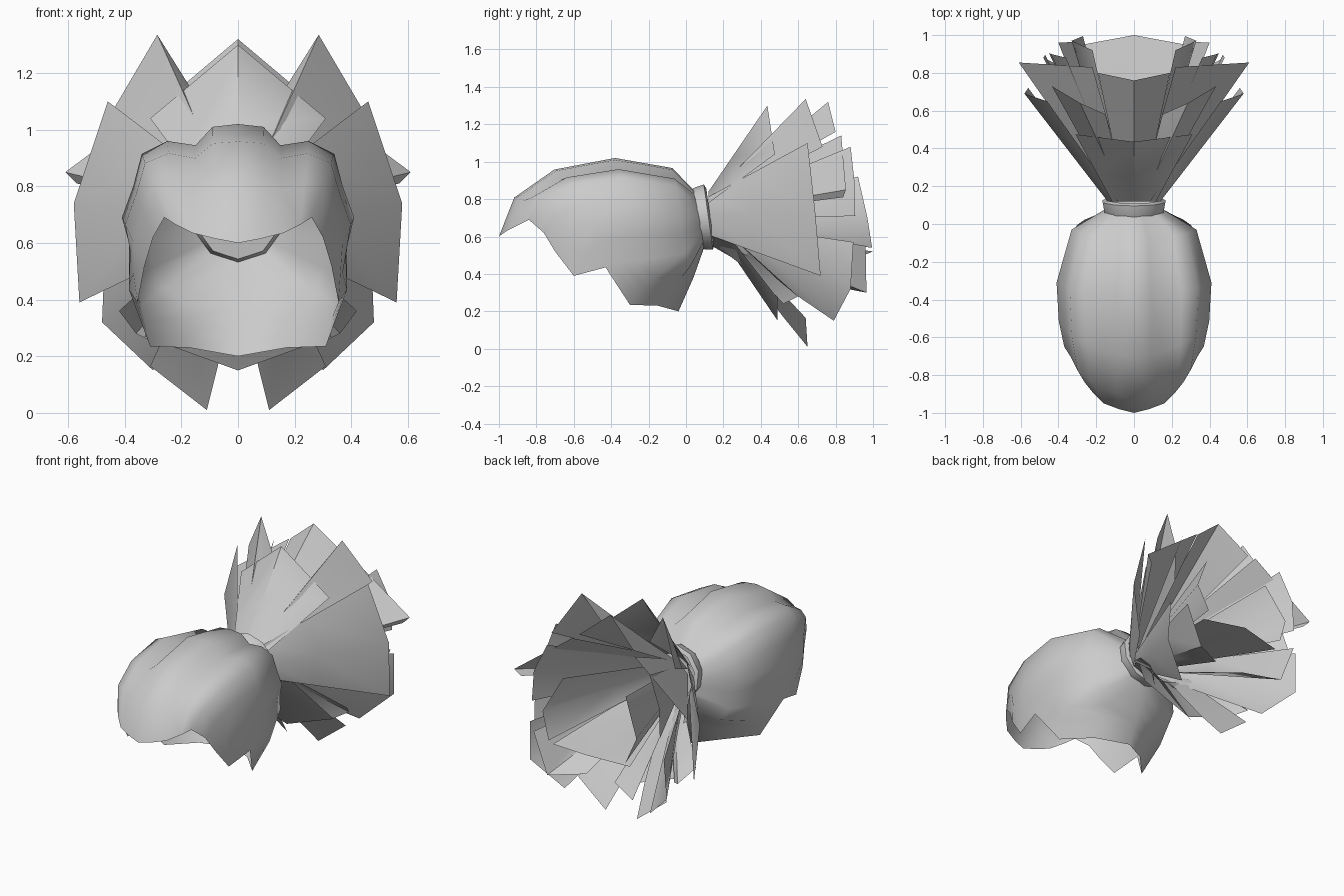
import bpy, math
from mathutils import Vector

if "Cube" in bpy.data.objects:
    bpy.data.objects.remove(bpy.data.objects["Cube"])

grey = bpy.data.materials.new("hair grey")
grey.diffuse_color = (0.6, 0.6, 0.6, 1)
grey.use_nodes = True
grey.node_tree.nodes["Principled BSDF"].inputs["Base Color"].default_value = grey.diffuse_color


def make(name, verts, faces, angle=60):
    me = bpy.data.meshes.new(name)
    me.from_pydata([tuple(v) for v in verts], [], faces)
    me.materials.append(grey)
    me.update()
    ob = bpy.data.objects.new(name, me)
    bpy.context.collection.objects.link(ob)
    bpy.ops.object.select_all(action='DESELECT')
    ob.select_set(True)
    bpy.context.view_layer.objects.active = ob
    bpy.ops.object.shade_smooth_by_angle(angle=math.radians(angle))
    return ob


def grid_faces(rows, cols, wrap=False):
    span = cols if wrap else cols - 1
    return [(r * cols + c, r * cols + (c + 1) % cols,
             (r + 1) * cols + (c + 1) % cols, (r + 1) * cols + c)
            for r in range(rows - 1) for c in range(span)]


# Hair cap: strands run from the tie over a crown ring to the hairline
crown = [(0, -.38, 1.02), (.09, -.38, 1.01), (.15, -.38, .945), (.25, -.36, .96),
         (.34, -.34, .915), (.37, -.33, .80), (.41, -.31, .69), (.385, -.30, .60),
         (.385, -.26, .47), (.34, -.17, .38), (.19, -.02, .385), (0, .04, .38)]
hairline = [(0, -1, .60), (.08, -.98, .615), (.16, -.95, .635), (.22, -.89, .665),
            (.26, -.84, .69), (.30, -.76, .62), (.33, -.70, .52), (.355, -.60, .39),
            (.385, -.43, .435), (.31, -.30, .235), (.17, -.15, .23), (0, -.04, .20)]


def arc(mid, end, t, straight):
    # quarter ellipse (or straight line at the nape) from crown ring to end point
    if straight:
        return Vector(mid).lerp(Vector(end), t)
    s, c = math.sin(t * math.pi / 2), math.cos(t * math.pi / 2)
    return Vector((end[0] + (mid[0] - end[0]) * c,
                   mid[1] + (end[1] - mid[1]) * s,
                   end[2] + (mid[2] - end[2]) * c))


half = []
for k, (m, h) in enumerate(zip(crown, hairline)):
    a = math.pi * k / (len(crown) - 1)
    root = (.16 * math.sin(a), .07 - .03 * math.cos(a), .70 + .15 * math.cos(a))
    half.append([arc(m, root, t, k > 9) for t in (1, .52)] +
                [arc(m, h, t, k > 8) for t in (0, .35, .67, 1)])
mirrored = [[Vector((-p.x, p.y, p.z)) for p in s] for s in half[-2:0:-1]]
strands = half + mirrored
n = len(strands[0])
verts = [p for s in strands for p in s]
faces = grid_faces(len(strands), n)
last = (len(strands) - 1) * n
faces += [(last + i, last + i + 1, i + 1, i) for i in range(n - 1)]
make("hair_cap", verts, faces, 80)

# Hair tie: short tilted band, closed at its inner end
sides, tilt = 10, math.radians(8)
verts = []
for off, rad in ((-.05, .15), (-.02, .165), (.03, .174), (.04, .15)):
    for i in range(sides):
        a = 2 * math.pi * i / sides
        x, z = rad * math.sin(a), rad * math.cos(a)
        verts.append((x, .09 + off * math.cos(tilt) - z * math.sin(tilt),
                      .70 + z + off * math.sin(tilt)))
make("hair_tie", verts, grid_faces(4, sides, True) + [tuple(range(sides))])


# Ponytail blades: wide curved root, two shoulders, ridge running to a pointed tip
def blade(name, left, tip, right, radius, bend):
    left, tip, right = Vector(left), Vector(tip), Vector(right)
    centre = Vector((0, .12, .70))

    def heading(p):
        return Vector((p.x, 0, p.z - .70)).normalized()
    middle = heading(tip)
    ends = [left, tip, right]
    roots = [centre + (heading(p) * 1.4 - middle * .4).normalized() * radius for p in ends]
    rows = []
    for t in (0, .4, 1):
        for r, e in zip(roots, ends):
            p = r.lerp(e, t)
            if t == .4:
                p += middle * bend
            rows.append(p)
    make(name, rows, grid_faces(3, 3), 50)


centre_blades = [  # shoulder, tip, root radius, bend
    ("top_outer_blade", (.31, .475, 1.04), (0, .435, 1.30), .14, 0),
    ("top_inner_blade", (.19, .80, 1.16), (0, .76, 1.32), .09, 0),
    ("bottom_outer_blade", (.33, .49, .27), (0, .49, .15), .14, -.08),
    ("bottom_inner_blade", (.27, .95, .50), (0, 1.0, .52), .08, 0),
]
for name, (x, y, z), tip, radius, bend in centre_blades:
    blade(name, (-x, y, z), tip, (x, y, z), radius, bend)

side_blades = [  # root radius, upper shoulder, tip, lower shoulder
    ("upper_blade", .11, (.15, .58, 1.12), (.285, .64, 1.335), (.435, .73, 1.08)),
    ("side_blade", .14, (.46, .65, 1.10), (.58, .69, .74), (.56, .72, .39)),
    ("low_blade", .12, (.31, .64, .165), (.11, .65, .01), (.07, .52, .17)),
    ("rear_upper_blade", .10, (.22, .83, 1.14), (.61, .855, .85), (.57, .84, .81)),
    ("rear_lower_blade", .10, (.47, .895, .57), (.48, .88, .32), (.30, .79, .15)),
    ("inner_side_blade", .08, (.36, .88, 1.08), (.44, .90, .90), (.45, .905, .71)),
    ("inner_blade", .07, (.22, .92, .92), (.33, .97, .70), (.27, .995, .54)),
    ("corner_blade", .12, (.42, .50, .36), (.36, .60, .28), (.28, .52, .24)),
    ("inner_low_blade", .08, (.40, .96, .55), (.30, .965, .30), (.10, .86, .32)),
]
for base, radius, *pts in side_blades:
    bend = -.07 if base in ("low_blade", "corner_blade") else 0
    for s, side in ((1, "right"), (-1, "left")):
        blade(side + "_" + base, *[(s * x, y, z) for x, y, z in pts], radius, bend)
